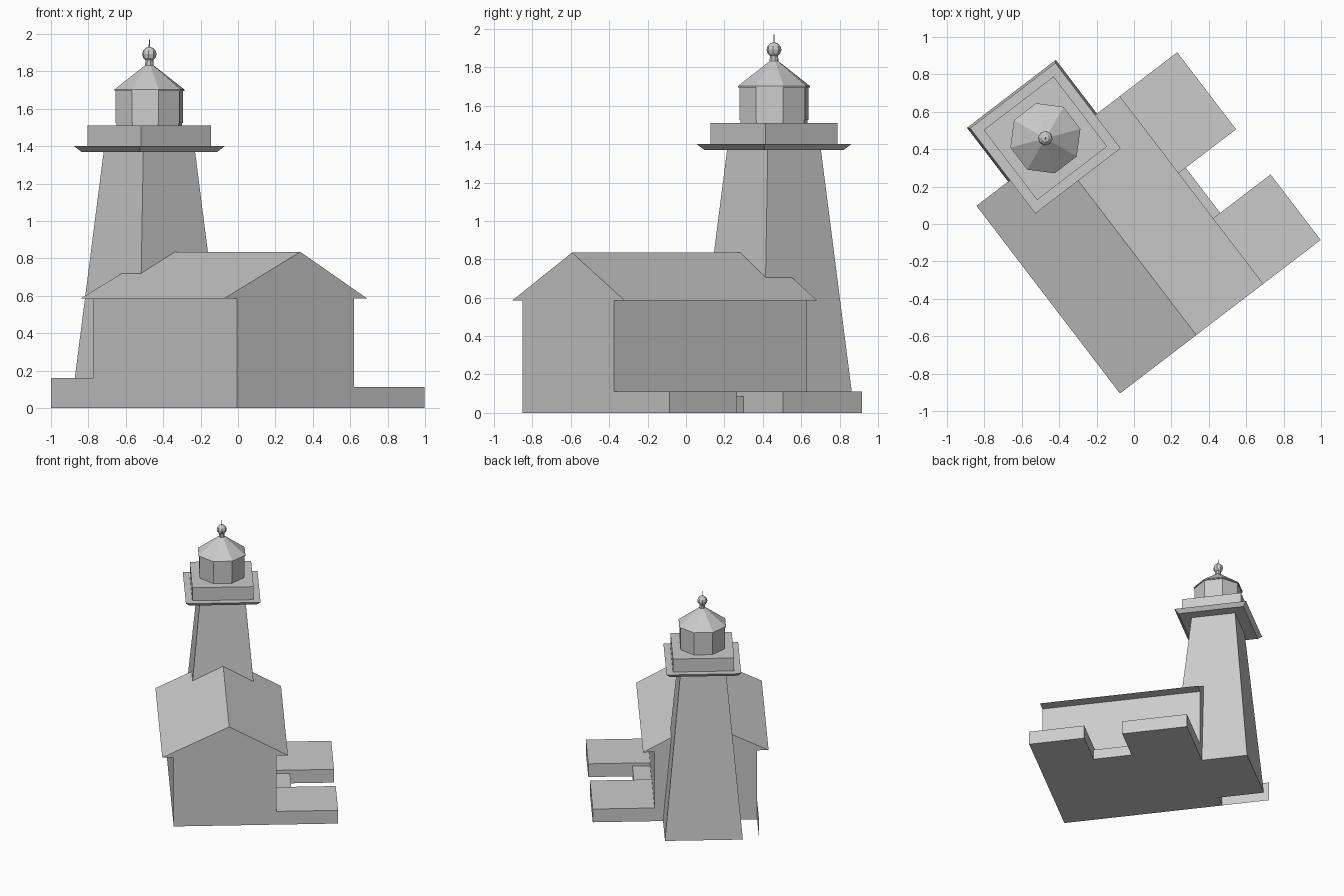
import bpy, bmesh, math
from mathutils import Matrix, Vector

cube = bpy.data.objects.get("Cube")
if cube:
    bpy.data.objects.remove(cube, do_unlink=True)

# The whole building is turned on the ground
TURN = Matrix.Rotation(math.atan2(0.607, 0.794), 4, 'Z')
TOWER = Vector((-0.098, 0.652, 0))

grey = bpy.data.materials.new("plain grey")
grey.use_nodes = True
grey.diffuse_color = (0.6, 0.6, 0.6, 1)
grey.node_tree.nodes["Principled BSDF"].inputs["Base Color"].default_value = (0.6, 0.6, 0.6, 1)


def finish(name, bm, closed=True):
    if closed:
        bmesh.ops.recalc_face_normals(bm, faces=bm.faces)
    mesh = bpy.data.meshes.new(name)
    bm.to_mesh(mesh)
    bm.free()
    mesh.materials.append(grey)
    obj = bpy.data.objects.new(name, mesh)
    obj.matrix_world = TURN
    bpy.context.collection.objects.link(obj)
    return obj


def extrude_profile(name, profile, y0, y1):
    """Extrude an x-z outline along y."""
    bm = bmesh.new()
    face = bm.faces.new([bm.verts.new((x, y0, z)) for x, z in profile])
    moved = bmesh.ops.extrude_face_region(bm, geom=[face])["geom"]
    verts = [v for v in moved if isinstance(v, bmesh.types.BMVert)]
    bmesh.ops.translate(bm, verts=verts, vec=(0, y1 - y0, 0))
    # keep the starting cap
    if not face.is_valid or len(bm.faces) < len(profile) + 2:
        bm.faces.new([v for v in bm.verts if v not in verts])
    return finish(name, bm)


def box(name, x0, x1, y0, y1, height):
    return extrude_profile(name, [(x0, 0), (x1, 0), (x1, height), (x0, height)], y0, y1)


def tower_part(name, sides, rings):
    """Stack regular polygons, given as (half width across flats, z)."""
    bm = bmesh.new()
    loops = []
    for half, z in rings:
        r = half / math.cos(math.pi / sides)
        angles = [math.pi / sides + 2 * math.pi * i / sides for i in range(sides)]
        loops.append([bm.verts.new(TOWER + Vector((r * math.cos(a), r * math.sin(a), z)))
                      for a in angles])
    for low, high in zip(loops, loops[1:]):
        for i in range(sides):
            j = (i + 1) % sides
            bm.faces.new((low[i], low[j], high[j], high[i]))
    bm.faces.new(loops[0])
    bm.faces.new(loops[-1])
    return finish(name, bm)


# House with a gabled roof overhanging its long sides
FRONT, BACK, EAVE = -0.674, 0.589, 0.585
LEFT_WALL, RIGHT_WALL = -0.522, 0.266
box("house_walls", LEFT_WALL, RIGHT_WALL, FRONT, BACK, EAVE)
extrude_profile("house_roof", [(-0.61, EAVE), (0.355, EAVE), (-0.096, 0.835)], FRONT, BACK)

# Low terraces beside the house, joined by a lower step
box("front_terrace", RIGHT_WALL, 0.741, FRONT, -0.233, 0.112)
box("back_terrace", RIGHT_WALL, 0.741, 0.071, BACK, 0.112)
box("terrace_step", RIGHT_WALL, 0.402, -0.233, 0.071, 0.085)

# Thin garden wall continuing the long side of the house
bm = bmesh.new()
bm.faces.new([bm.verts.new((LEFT_WALL, y, z))
              for y, z in ((0.965, 0), (BACK, 0), (BACK, 0.16), (0.965, 0.16))])
finish("garden_wall", bm, closed=False)

# Tapered square tower with gallery
tower_part("tower_shaft", 4, [(0.299, 0), (0.174, 1.375)])
tower_part("gallery_floor", 4, [(0.259, 1.37), (0.287, 1.4)])
tower_part("gallery_parapet", 4, [(0.2355, 1.4), (0.2355, 1.51)])

# Eight-sided lantern room
tower_part("lantern_base", 8, [(0.168, 1.51), (0.168, 1.525)])
tower_part("lantern_room", 8, [(0.172, 1.525), (0.172, 1.7)])
tower_part("lantern_roof", 8, [(0.179, 1.695), (0.179, 1.703), (0.022, 1.832)])

# Finial
tower_part("finial_neck", 8, [(0.022, 1.83), (0.02, 1.87)])
tower_part("finial_spike", 6, [(0.004, 1.91), (0.002, 1.97)])
bm = bmesh.new()
bmesh.ops.create_uvsphere(bm, u_segments=8, v_segments=6, radius=0.039,
                          matrix=Matrix.Translation(TOWER + Vector((0, 0, 1.892))))
finish("finial_ball", bm)
